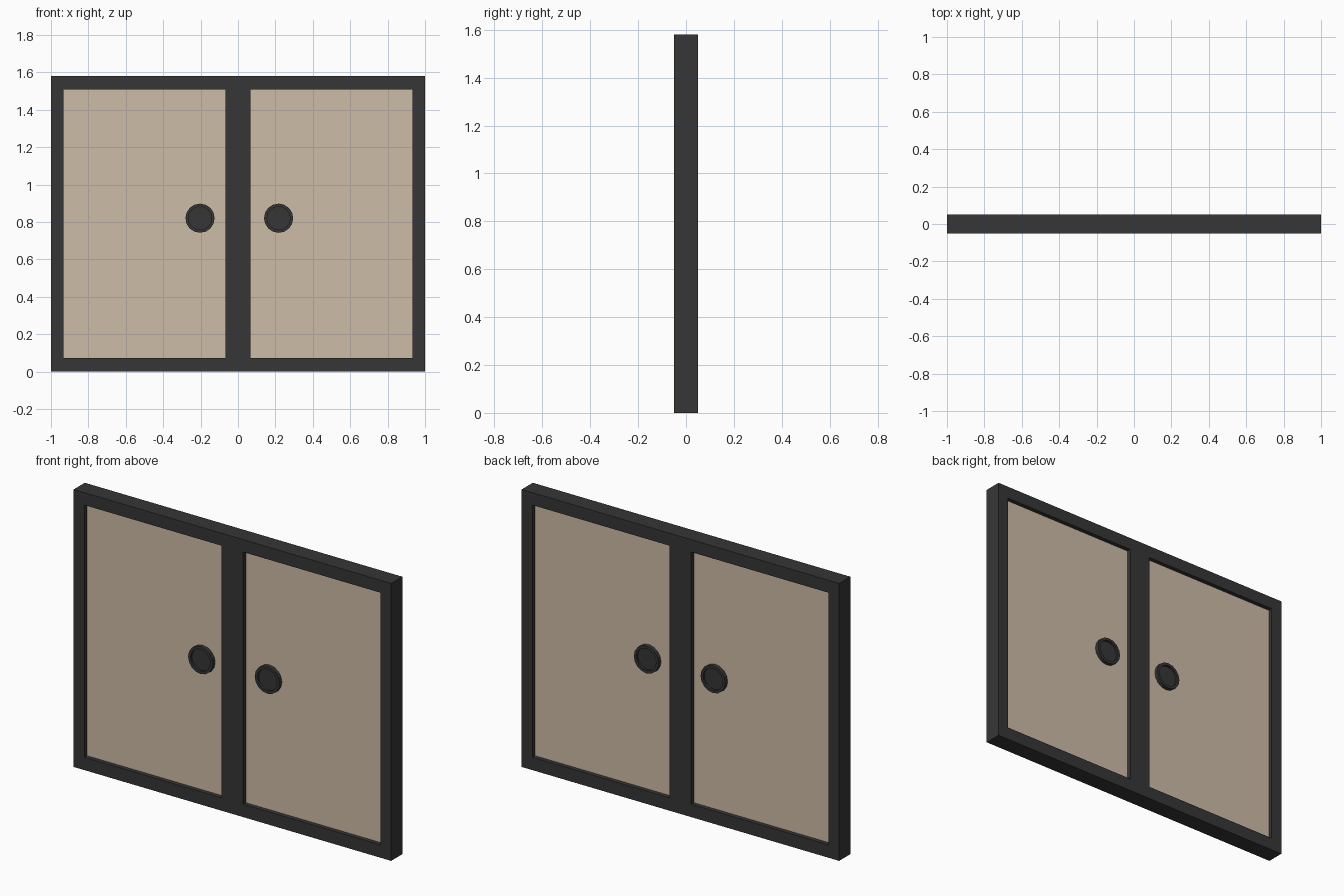
import bpy, bmesh, math
from mathutils import Matrix

if "Cube" in bpy.data.objects:
    bpy.data.objects.remove(bpy.data.objects["Cube"])

H, HALF_T = 1.58, 0.05      # door height, half thickness
RAIL, RECESS = 0.068, 0.024  # frame width, panel set-back
PANEL_Y = HALF_T - RECESS


def srgb(r, g, b):
    f = lambda c: (c / 255 / 12.92) if c < 11 else ((c / 255 + 0.055) / 1.055) ** 2.4
    return (f(r), f(g), f(b), 1)


def material(name, col):
    m = bpy.data.materials.new(name)
    m.diffuse_color = col
    m.use_nodes = True
    m.node_tree.nodes["Principled BSDF"].inputs["Base Color"].default_value = m.diffuse_color
    return m


dark = material("charcoal_wood", srgb(54, 54, 54))
paper = material("beige_paper", srgb(206, 188, 167))


def finish(bm, name, mat):
    bmesh.ops.recalc_face_normals(bm, faces=bm.faces)
    me = bpy.data.meshes.new(name)
    bm.to_mesh(me)
    bm.free()
    me.materials.append(mat)
    ob = bpy.data.objects.new(name, me)
    bpy.context.collection.objects.link(ob)
    return ob


def frame(name, x0, x1):
    """Rectangular ring extruded through the door thickness."""
    bm = bmesh.new()
    rings = []
    for y in (-HALF_T, HALF_T):
        for i in (0, RAIL):
            a, b = (x0 + i, x1 - i)
            lo, hi = (0.0, H) if i == 0 else (0.073, H - 0.071)
            rings.append([bm.verts.new((x, y, z))
                          for x, z in ((a, lo), (b, lo), (b, hi), (a, hi))])
    fo, fi, bo, bi = rings
    for p, q in ((fo, fi), (bo, bi), (fo, bo), (fi, bi)):
        for k in range(4):
            n = (k + 1) % 4
            bm.faces.new((p[k], p[n], q[n], q[k]))
    return finish(bm, name, dark)


def panel(name, x0, x1):
    bm = bmesh.new()
    w, h = x1 - x0 - 2 * RAIL + 0.01, H - 0.134
    bmesh.ops.create_cube(bm, size=1, matrix=Matrix.Translation(((x0 + x1) / 2, 0, H / 2))
                          @ Matrix.Diagonal((w, 2 * PANEL_Y, h, 1)))
    return finish(bm, name, paper)


def pull(name, x, z):
    """Round finger pull, dished on both sides."""
    bm = bmesh.new()
    bmesh.ops.create_cone(bm, cap_ends=True, segments=16, radius1=0.078, radius2=0.078,
                          depth=2 * HALF_T - 0.004,
                          matrix=Matrix.Translation((x, 0, z)) @ Matrix.Rotation(math.pi / 2, 4, 'X'))
    caps = [f for f in bm.faces if len(f.verts) > 4]
    bmesh.ops.inset_individual(bm, faces=caps, thickness=0.016)
    for cap in caps:
        walls = bmesh.ops.extrude_discrete_faces(bm, faces=[cap])["faces"]
        for f in walls:
            s = -1 if f.calc_center_median().y > 0 else 1
            bmesh.ops.translate(bm, verts=f.verts, vec=(0, s * 0.012, 0))
    return finish(bm, name, dark)


# Two sliding doors side by side
for side, x0, x1, px in (("left", -1, 0, -0.203), ("right", 0, 1, 0.217)):
    frame(side + "_door_frame", x0, x1)
    panel(side + "_door_panel", x0, x1)
    pull(side + "_door_pull", px, 0.82)
